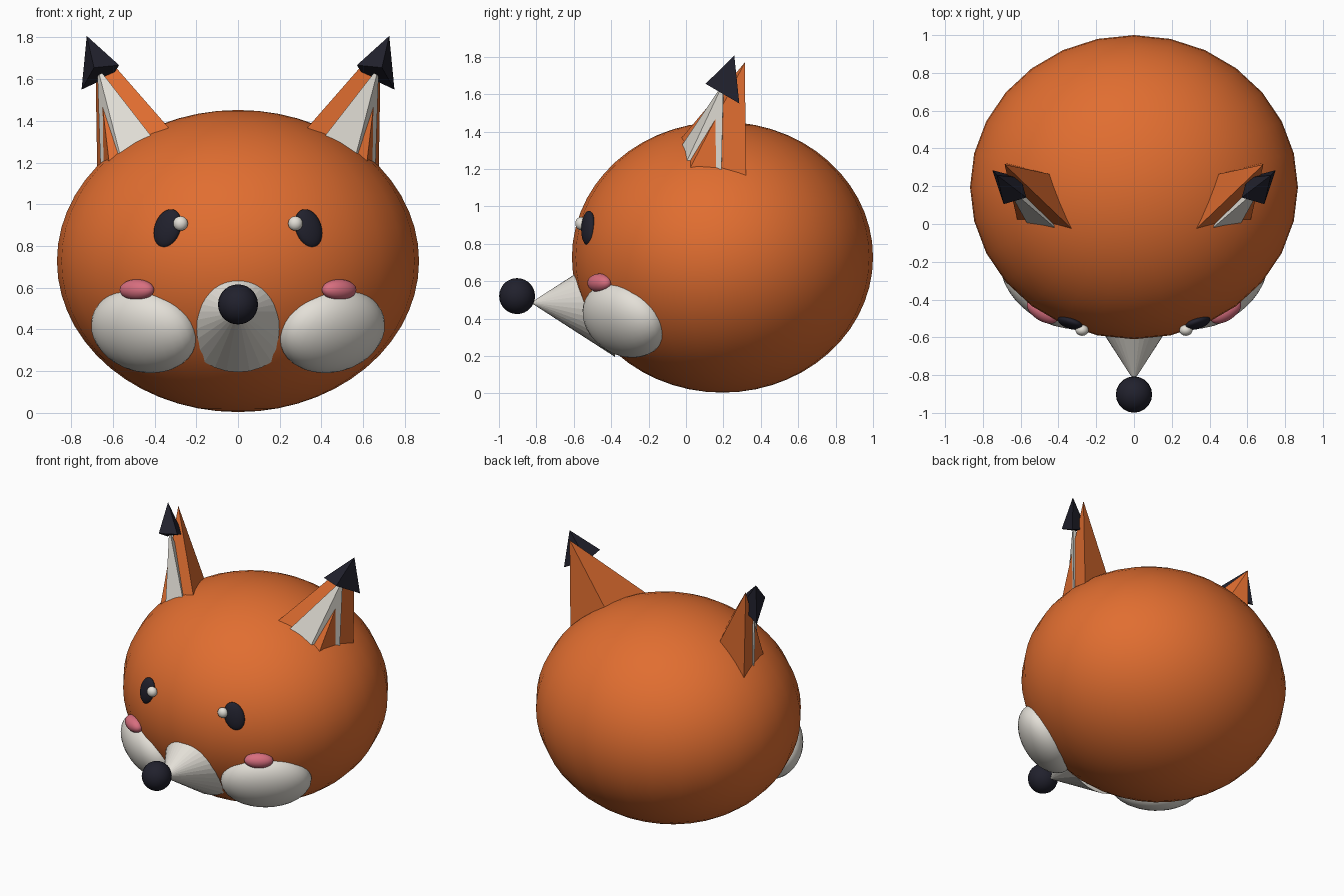
import bpy, bmesh, math
from mathutils import Vector, Matrix

cube = bpy.data.objects.get("Cube")
if cube:
    bpy.data.objects.remove(cube, do_unlink=True)


def material(name, rgb):
    m = bpy.data.materials.new(name)
    m.use_nodes = True
    m.diffuse_color = (*rgb, 1)
    m.node_tree.nodes["Principled BSDF"].inputs["Base Color"].default_value = (*rgb, 1)
    return m


orange = material("orange_fur", (0.75, 0.155, 0.03))
white = material("white_fur", (0.77, 0.74, 0.68))
dark = material("dark_navy", (0.015, 0.015, 0.026))
pink = material("pink_blush", (0.68, 0.155, 0.21))


def finish(name, bm, mat, smooth=True):
    bmesh.ops.recalc_face_normals(bm, faces=bm.faces)
    for f in bm.faces:
        f.smooth = smooth
    mesh = bpy.data.meshes.new(name)
    bm.to_mesh(mesh)
    bm.free()
    mesh.materials.append(mat)
    obj = bpy.data.objects.new(name, mesh)
    bpy.context.collection.objects.link(obj)
    return obj


def ellipsoid(name, mat, center, radii, axes=Matrix.Identity(3), segs=28, rings=20):
    """Sphere scaled along the columns of axes."""
    bm = bmesh.new()
    bmesh.ops.create_uvsphere(bm, u_segments=segs, v_segments=rings, radius=1)
    bm.transform(Matrix.Translation(center) @ axes.to_4x4() @ Matrix.Diagonal((*radii, 1)))
    return finish(name, bm, mat)


def pyramid(name, mat, apex, corners, grow, side):
    """Flat-sided pyramid whose base corners slide away from the apex by grow."""
    bm = bmesh.new()
    apex = Vector(apex)
    pts = [apex] + [apex.lerp(Vector(c), 1 + grow) for c in corners]
    for p in pts:
        p.x *= side
    tip, *base = [bm.verts.new(p) for p in pts]
    for i, v in enumerate(base):
        bm.faces.new((tip, v, base[i - 1]))
    bm.faces.new(base)
    return finish(name, bm, mat, smooth=False)


def surface_axes(side, normal, roll=0):
    """Frame with x level, y along the inward normal, z up the surface."""
    n = Vector((normal[0] * side, normal[1], normal[2])).normalized()
    t = Vector((-n.y, n.x, 0)).normalized()
    up = t.cross(-n)
    m = Matrix((t, -n, up)).transposed()
    return m @ Matrix.Rotation(roll * side, 3, 'Y')


# Head
ellipsoid("head", orange, (0, 0.195, 0.728), (0.868, 0.805, 0.724), rings=28)

# Snout cone and nose
bm = bmesh.new()
bmesh.ops.create_cone(bm, cap_ends=True, segments=32, radius1=0.29, radius2=0, depth=0.45)
bm.transform(Matrix.Translation((0, -0.605, 0.485)) @ Matrix.Rotation(math.pi / 2, 4, 'X'))
finish("snout", bm, white, smooth=False)
ellipsoid("nose", dark, (0, -0.903, 0.52), (0.096, 0.096, 0.096), segs=20, rings=14)

for side, label in ((1, "left"), (-1, "right")):
    # Cheek and blush
    ellipsoid(label + "_cheek", white, (0.45 * side, -0.33, 0.395), (0.29, 0.155, 0.22),
              surface_axes(side, (0.51, -0.68, -0.53)))
    ellipsoid(label + "_blush", pink, (0.485 * side, -0.462, 0.59), (0.093, 0.05, 0.05),
              surface_axes(side, (0.54, -0.84, 0)))
    # Eye and glint
    ellipsoid(label + "_eye", dark, (0.338 * side, -0.523, 0.885), (0.066, 0.03, 0.094),
              surface_axes(side, (0.36, -0.93, 0.12), -0.3))
    ellipsoid(label + "_eye_glint", white, (0.275 * side, -0.562, 0.908),
              (0.035, 0.03, 0.035), segs=16, rings=10)
    # Ear shell, lining and tip
    pyramid(label + "_ear", orange, (0.685, 0.315, 1.77),
            [(0.335, -0.02, 1.37), (0.45, 0.265, 1.345),
             (0.675, 0.32, 1.17), (0.62, 0.03, 1.22)], 0.12, side)
    pyramid(label + "_ear_lining", white, (0.675, 0.2, 1.66),
            [(0.43, -0.01, 1.345), (0.5, 0.2, 1.3),
             (0.66, 0.19, 1.21), (0.575, 0.02, 1.275)], 0.1, side)
    pyramid(label + "_ear_tip", dark, (0.725, 0.258, 1.807),
            [(0.57, 0.14, 1.667), (0.6, 0.245, 1.62),
             (0.75, 0.285, 1.55), (0.69, 0.105, 1.655)], 0, side)
